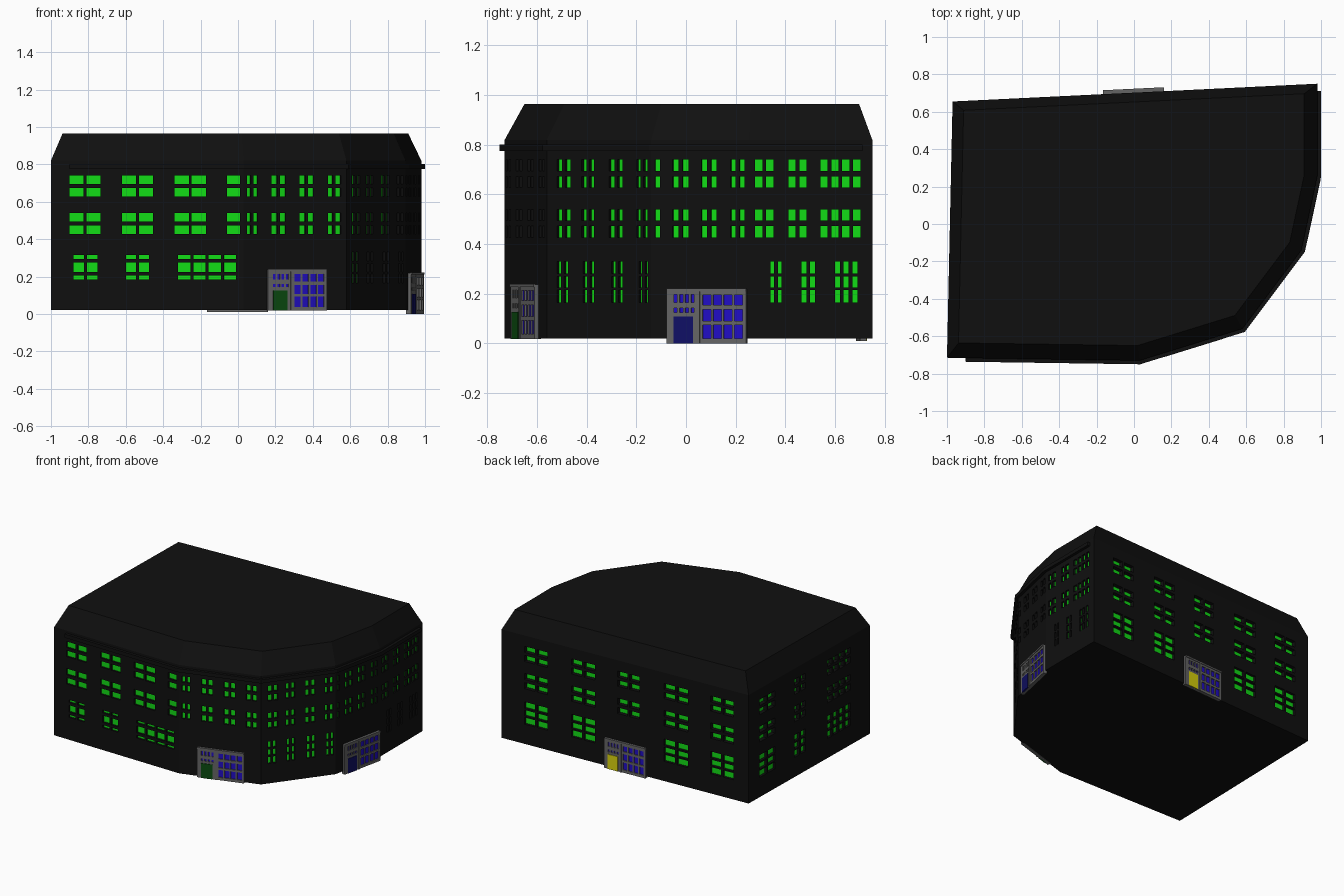
import bpy, bmesh
from mathutils import Vector

if "Cube" in bpy.data.objects:
    bpy.data.objects.remove(bpy.data.objects["Cube"])

# Footprint, counter-clockwise from the front left corner
A, B, C, D, E, F, G = [Vector(p) for p in (
    (-1, -.715), (.03, -.73), (.58, -.56), (.895, -.14),
    (.98, .255), (.98, .75), (-.97, .655))]
FOOT = [A, B, C, D, E, F, G]


def mat(name, r, g, b):
    m = bpy.data.materials.new(name)
    m.diffuse_color = (r, g, b, 1)
    m.use_nodes = True
    m.node_tree.nodes["Principled BSDF"].inputs["Base Color"].default_value = m.diffuse_color
    return m


BLACK = mat("black_wall", .005, .005, .005)
GREEN = mat("green_glass", .006, .72, .008)
BLUE = mat("blue_glass", .015, .004, .55)
GREY = mat("grey_entry", .13, .13, .13)
DOORS = {"front": mat("dark_green", .003, .07, .005),
         "right": mat("navy", .005, .005, .13),
         "back": mat("yellow", .7, .65, .004)}


def make(name, bm, material=None):
    bmesh.ops.recalc_face_normals(bm, faces=bm.faces)
    me = bpy.data.meshes.new(name)
    bm.to_mesh(me)
    bm.free()
    ob = bpy.data.objects.new(name, me)
    bpy.context.collection.objects.link(ob)
    if material:
        me.materials.append(material)
    return ob


def normal(p, q):
    d = (q - p).normalized()
    return Vector((d.y, -d.x))


def mitre(p, n1, o1, n2, o2):
    """Corner moved outward by o1 and o2 along its two edge normals."""
    det = n1.x * n2.y - n1.y * n2.x
    return p + Vector(((o1 * n2.y - o2 * n1.y) / det, (n1.x * o2 - n2.x * o1) / det))


def at(wall, u, z, n):
    p, q = wall
    v = p + (q - p).normalized() * u + normal(p, q) * n
    return (v.x, v.y, z)


def quad(bm, wall, u0, u1, z0, z1, n):
    bm.faces.new([bm.verts.new(at(wall, u, z, n))
                  for u, z in ((u0, z0), (u1, z0), (u1, z1), (u0, z1))])


def block(bm, wall, u0, u1, z0, z1, n0, n1):
    v = [bm.verts.new(at(wall, u, z, n)) for n in (n0, n1)
         for u, z in ((u0, z0), (u1, z0), (u1, z1), (u0, z1))]
    for f in ((0, 1, 2, 3), (7, 6, 5, 4), (0, 4, 5, 1),
              (1, 5, 6, 2), (2, 6, 7, 3), (3, 7, 4, 0)):
        bm.faces.new([v[i] for i in f])


def split(a, b, n, gap):
    w = (b - a - gap * (n - 1)) / n
    return [(a + i * (w + gap), a + i * (w + gap) + w) for i in range(n)]


def cut(ob, cutter):
    cutter.hide_render = True
    cutter.display_type = 'WIRE'
    m = ob.modifiers.new("openings", 'BOOLEAN')
    m.operation, m.solver, m.object = 'DIFFERENCE', 'EXACT', cutter


# Walls and sloped roof as one closed shell
N = len(FOOT)
norms = [normal(FOOT[i], FOOT[(i + 1) % N]) for i in range(N)]
inset = [-.08, -.08, -.075, -.07, -.07, -.05, -.06]
top = [mitre(FOOT[i], norms[i - 1], inset[i - 1], norms[i], inset[i]) for i in range(N)]
bm = bmesh.new()
rings = [[bm.verts.new((p.x, p.y, z)) for p in pts]
         for pts, z in ((FOOT, .02), (FOOT, .82), (top, .965))]
for lo, hi in zip(rings, rings[1:]):
    for i in range(N):
        j = (i + 1) % N
        bm.faces.new((lo[i], lo[j], hi[j], hi[i]))
bm.faces.new(rings[0][::-1])
bm.faces.new(rings[-1])
shell = make("walls_and_roof", bm, BLACK)

# Windows: wall, axis the spans are read on, recess, spans (start, end, panes), rows
UP = [(.628, .673), (.695, .74), (.427, .472), (.495, .54)]
LOW = [(.185, .205), (.225, .275), (.295, .315)]
TALL = [(.165, .215), (.225, .27), (.282, .33)]
BACK = [(.62, .80, 2), (.245, .43, 2), (-.11, .065, 2), (-.49, -.30, 2), (-.85, -.67, 2)]
LEFT = [(.355, .53, 2), (.01, .135, 2), (-.495, -.235, 4)]
WINDOWS = [
    ((A, B), 0, .015, [(-.9, -.735, 2), (-.62, -.455, 2), (-.34, -.17, 2), (-.06, .01, 1)], UP),
    ((A, B), 0, .015, [(-.88, -.75, 2), (-.6, -.475, 2), (-.32, -.01, 4)], LOW),
    ((B, C), 0, .015, [(.048, .105, 2), (.18, .255, 2), (.33, .405, 2), (.48, .55, 2)], UP),
    ((C, D), 1, .015, [(-.52, -.465, 2), (-.42, -.37, 2), (-.31, -.255, 2), (-.2, -.155, 2)], UP),
    ((C, D), 1, .015, [(-.52, -.475, 2), (-.415, -.37, 2), (-.3, -.255, 2), (-.19, -.152, 2)], TALL),
    ((D, E), 1, .015, [(-.125, -.105, 1), (-.054, .01, 2), (.062, .123, 2), (.18, .235, 2)], UP),
    ((E, F), 1, .015, [(.278, .352, 2), (.412, .485, 2), (.541, .702, 4)], UP),
    ((E, F), 1, .015, [(.34, .385, 2), (.465, .52, 2), (.6, .69, 3)], TALL),
    ((F, G), 0, .03, BACK, UP),
    ((F, G), 0, .02, BACK[:2] + BACK[3:], TALL),
    ((G, A), 1, .03, LEFT, UP),
    ((G, A), 1, .02, LEFT, TALL),
]
cutters, panes = bmesh.new(), bmesh.new()
for wall, axis, depth, spans, rows in WINDOWS:
    p, q = wall
    scale = (q - p).length / (q[axis] - p[axis])
    for a, b, n in spans:
        u0, u1 = sorted(((a - p[axis]) * scale, (b - p[axis]) * scale))
        for s, e in split(u0, u1, n, .015):
            for z0, z1 in rows:
                block(cutters, wall, s, e, z0, z1, -depth, .01)
                quad(panes, wall, s, e, z0, z1, -depth + .001)
cut(shell, make("window_cutter", cutters))
make("window_panes", panes, GREEN)

# Cornice along the street sides
path = [A.lerp(B, .097), B, C, D, E, E.lerp(F, .92)]
en = [normal(a, b) for a, b in zip(path, path[1:])]
en = [en[0]] + en + [en[-1]]
bm = bmesh.new()
secs = []
for i, p in enumerate(path):
    n1, n2 = en[i], en[i + 1]
    o = p + n1 * .02 if n1 == n2 else mitre(p, n1, .02, n2, .02)
    secs.append([bm.verts.new((v.x, v.y, z)) for v, z in
                 ((p, .775), (o, .775), (o, .802), (p, .802))])
for a, b in zip(secs, secs[1:]):
    for k in range(4):
        bm.faces.new((a[k], b[k], b[(k + 1) % 4], a[(k + 1) % 4]))
bm.faces.new(secs[0])
bm.faces.new(secs[-1])
make("cornice", bm, BLACK)


# Entrances: grey front with a door on the left and a glazed grid
def entrance(side, wall, axis, start, end, z):
    p, q = wall
    scale = (q - p).length / (q[axis] - p[axis])
    u, w = (start - p[axis]) * scale, (end - start) * scale
    k = w / .33
    body, holes, glass, door, trim = [bmesh.new() for _ in range(5)]
    block(body, wall, u, u + w, z, z + .22, -.01, .016)
    for a, b, n, rows in (
            (.03, .115, 4, ((.125, .142), (.165, .197))),
            (.15, .315, 4, ((.02, .075), (.09, .137), (.155, .195)))):
        for s, e in split(u + a * k, u + b * k, n, .01):
            for z0, z1 in rows:
                block(holes, wall, s, e, z + z0, z + z1, .008, .03)
                quad(glass, wall, s, e, z + z0, z + z1, .009)
    block(door, wall, u + .03 * k, u + .11 * k, z, z + .108, .01, .02)
    block(trim, wall, u + .128 * k, u + .138 * k, z, z + .21, .014, .021)
    block(trim, wall, u, u + w, z + .21, z + .222, .014, .021)
    cut(make(side + "_entrance", body, GREY), make(side + "_entrance_cutter", holes))
    make(side + "_entrance_glass", glass, BLUE)
    make(side + "_door", door, DOORS[side])
    make(side + "_entrance_trim", trim, GREY)


entrance("front", (B, C), 0, .155, .47, .018)
entrance("right", (D, E), 1, -.075, .245, 0)
entrance("back", (F, G), 0, .16, -.165, .01)
